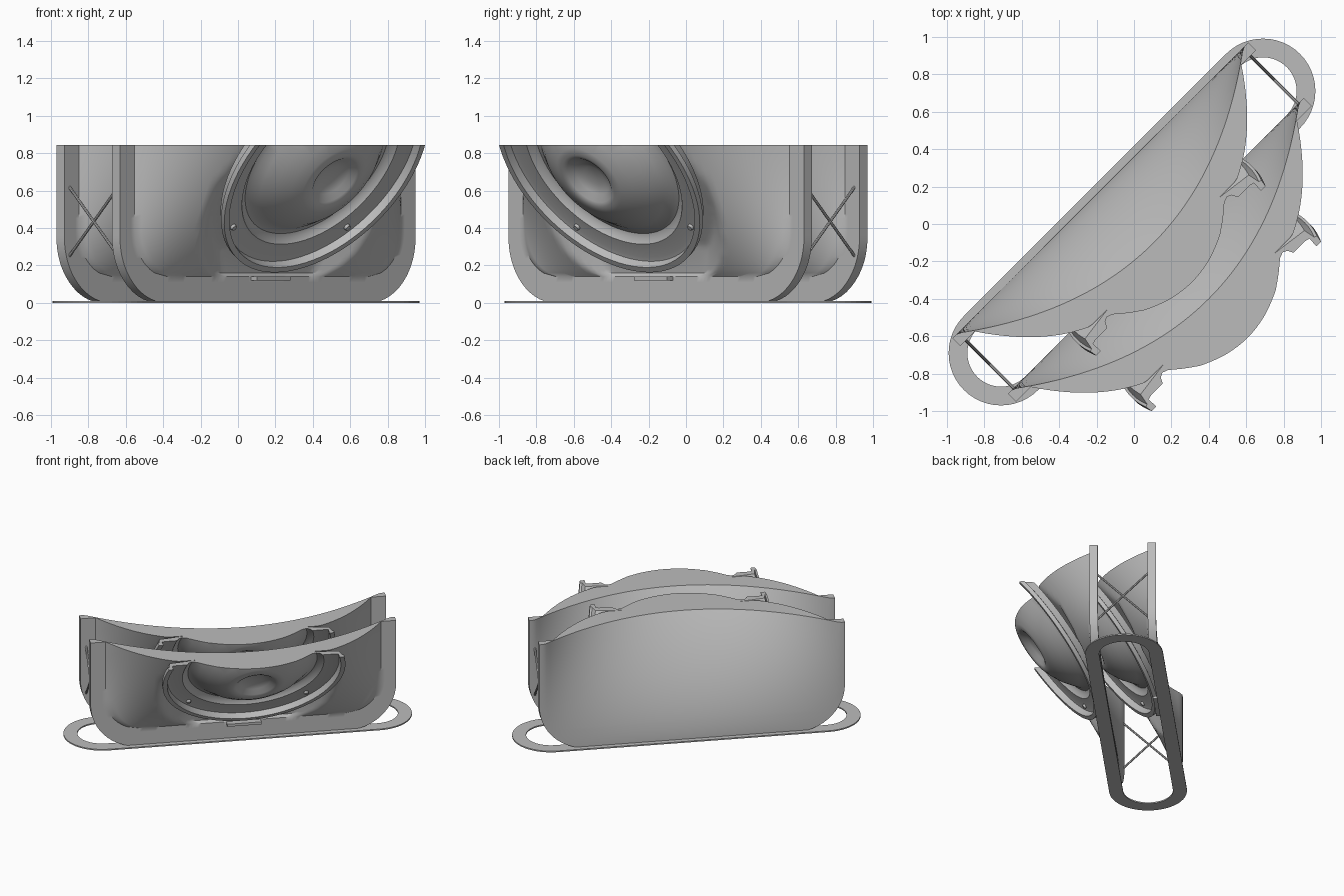
import bpy, bmesh, math
from mathutils import Matrix, Vector

cube = bpy.data.objects.get("Cube")
if cube:
    bpy.data.objects.remove(cube, do_unlink=True)

TOP, HALF, THICK, BAND = 0.845, 1.117, 0.06, 0.14
TURN = Matrix.Rotation(math.radians(45), 4, 'Z')

grey = bpy.data.materials.new("plain grey")
grey.use_nodes = True
grey.diffuse_color = (0.5, 0.5, 0.5, 1)
grey.node_tree.nodes["Principled BSDF"].inputs["Base Color"].default_value = (0.5, 0.5, 0.5, 1)


def finish(bm, name, offset, smooth=True):
    """Turn a mesh to the diagonal, shift it along the depth axis and link it."""
    bmesh.ops.recalc_face_normals(bm, faces=bm.faces)
    mesh = bpy.data.meshes.new(name)
    bm.to_mesh(mesh)
    bm.free()
    mesh.materials.append(grey)
    obj = bpy.data.objects.new(name, mesh)
    obj.matrix_world = TURN @ Matrix.Translation((0, -offset, 0))
    bpy.context.collection.objects.link(obj)
    if smooth:
        bpy.ops.object.select_all(action='DESELECT')
        obj.select_set(True)
        bpy.context.view_layer.objects.active = obj
        bpy.ops.object.shade_smooth_by_angle(angle=math.radians(35))
    return obj


# Tilted frame of the round driver: across, up the slope, outward
DRIVER = Matrix(((1, 0, 0, 0), (0, -0.59, -0.808, -0.503),
                 (0, 0.808, -0.59, 0.70), (0, 0, 0, 1)))


def half_width(z, half, radius):
    """Half width of a U outline with rounded lower corners."""
    if z >= radius:
        return half
    return half - radius + math.sqrt(max(0, radius ** 2 - (radius - z) ** 2))


def back_depth(u, z):
    return 0.40 * max(0, 1 - (u / 1.08) ** 2) * (z / TOP) ** 1.75


def front_depth(u, z, inside):
    """Flat rim outside, bulging skin inside, lowered under the driver."""
    if not inside or z <= BAND:
        return THICK
    rise = ((z - BAND) / (TOP - BAND)) ** 0.9
    skin = THICK + 0.5 * max(0, 1 - abs(u / 1.007) ** 3) * rise
    radius = math.hypot(u, (z - 0.70) / 0.808)
    seat = 0.1 + 0.73 * (z - 0.15) - 0.13 + max(0, radius - 0.64) * 0.6
    return max(min(skin, seat), back_depth(u, z) + 0.025)


def shell(offset):
    bm = bmesh.new()
    rim, core = 4, 64
    cols = rim * 2 + core
    rows = [BAND * (i / 7) ** 1.6 for i in range(8)]
    rows += [BAND + (TOP - BAND) * i / 36 for i in range(1, 37)]
    front, back = [], []
    for z in rows:
        outer = half_width(z, HALF, 0.35)
        inner = half_width(max(0, z - BAND), 1.007, 0.25)
        f_row, b_row = [], []
        for c in range(cols + 1):
            k = c - cols / 2
            edge = core / 2
            if abs(k) <= edge:
                u = k / edge * inner
            else:
                u = math.copysign(inner + (abs(k) - edge) / rim * (outer - inner), k)
            f_row.append(bm.verts.new((u, -front_depth(u, z, abs(k) < edge), z)))
            b_row.append(bm.verts.new((u, -back_depth(u, z), z)))
        front.append(f_row)
        back.append(b_row)
    for layer in (front, back):
        for a, b in zip(layer, layer[1:]):
            for c in range(cols):
                bm.faces.new((a[c], a[c + 1], b[c + 1], b[c]))
    # Close the bottom, the cut top and the two ends
    for r in (0, -1):
        for c in range(cols):
            bm.faces.new((front[r][c], front[r][c + 1], back[r][c + 1], back[r][c]))
    for c in (0, -1):
        for r in range(len(rows) - 1):
            bm.faces.new((front[r][c], front[r + 1][c], back[r + 1][c], back[r][c]))
    return finish(bm, "pod_shell", offset)


# Radius and height of the driver: dimple, dome, surround, screw ledge, rim, skirt
DRIVER_PROFILE = [(0, .03), (.06, .033), (.11, .05), (.145, .078), (.17, .086),
                  (.21, .078), (.27, .05), (.34, .01), (.40, -.04), (.44, -.075),
                  (.47, -.085), (.495, -.075), (.515, -.05), (.60, -.05),
                  (.625, -.045), (.632, 0), (.665, 0), (.665, -.03), (.65, -.035),
                  (.63, -.085), (.4, -.11), (0, -.13)]


def driver(offset):
    bm = bmesh.new()
    verts = [bm.verts.new((r, 0, h)) for r, h in DRIVER_PROFILE]
    edges = [bm.edges.new(pair) for pair in zip(verts, verts[1:])]
    bmesh.ops.spin(bm, geom=verts + edges, cent=(0, 0, 0), axis=(0, 0, 1),
                   angle=math.tau, steps=80, use_duplicate=False)
    bmesh.ops.remove_doubles(bm, verts=bm.verts, dist=0.0005)
    bm.transform(DRIVER)
    cut = bmesh.ops.bisect_plane(bm, geom=bm.verts[:] + bm.edges[:] + bm.faces[:],
                                 plane_co=(0, 0, TOP), plane_no=(0, 0, 1), clear_outer=True)
    loop = [e for e in cut["geom_cut"] if isinstance(e, bmesh.types.BMEdge)]
    bmesh.ops.triangle_fill(bm, edges=loop, use_beauty=True)
    return finish(bm, "driver", offset)


def screws(offset):
    bm = bmesh.new()
    for side in (-1, 1):
        spot = DRIVER @ Matrix.Translation((side * 0.43, -0.40, -0.045))
        bmesh.ops.create_cone(bm, cap_ends=True, segments=16, radius1=0.02,
                              radius2=0.014, depth=0.02, matrix=spot)
    return finish(bm, "driver_screws", offset)


def box(name, size, centre, offset):
    bm = bmesh.new()
    place = Matrix.Translation(centre) @ Matrix.Diagonal((*size, 1))
    bmesh.ops.create_cube(bm, size=1, matrix=place)
    return finish(bm, name, offset, False)


# Two identical pods, one behind the other
for depth in (-0.255, 0.165):
    shell(depth)
    driver(depth)
    screws(depth)
    box("lower_tab", (0.25, 0.05, 0.02), (0, -0.08, 0.13), depth)


# Thin crossed braces tying the pods together at each end
def rod(bm, a, b, radius):
    a, b = Vector(a), Vector(b)
    aim = (b - a).to_track_quat('Z', 'Y').to_matrix().to_4x4()
    bmesh.ops.create_cone(bm, cap_ends=True, segments=8, radius1=radius, radius2=radius,
                          depth=(b - a).length, matrix=Matrix.Translation((a + b) / 2) @ aim)


braces = bmesh.new()
for end in (-1.075, 1.075):
    for low, high in ((0.25, 0.62), (0.62, 0.25)):
        rod(braces, (end, 0.2, low), (end, -0.17, high), 0.008)
finish(braces, "end_braces", 0)


# Flat stadium-shaped brim under both pods
def stadium(bm, radius, z, steps=24):
    ring = []
    for end in (0, 1):
        for i in range(steps + 1):
            a = math.pi * (i / steps + end) - math.pi / 2
            x = (0.99 if end == 0 else -0.99) + radius * math.cos(a)
            ring.append(bm.verts.new((x, radius * math.sin(a), z)))
    return ring


brim = bmesh.new()
loops = [stadium(brim, r, z) for r, z in ((0.28, 0), (0.28, 0.01), (0.18, 0.01), (0.18, 0))]
for a, b in zip(loops, loops[1:] + loops[:1]):
    for i in range(len(a)):
        j = (i + 1) % len(a)
        brim.faces.new((a[i], a[j], b[j], b[i]))
finish(brim, "base_brim", -0.015, False)
